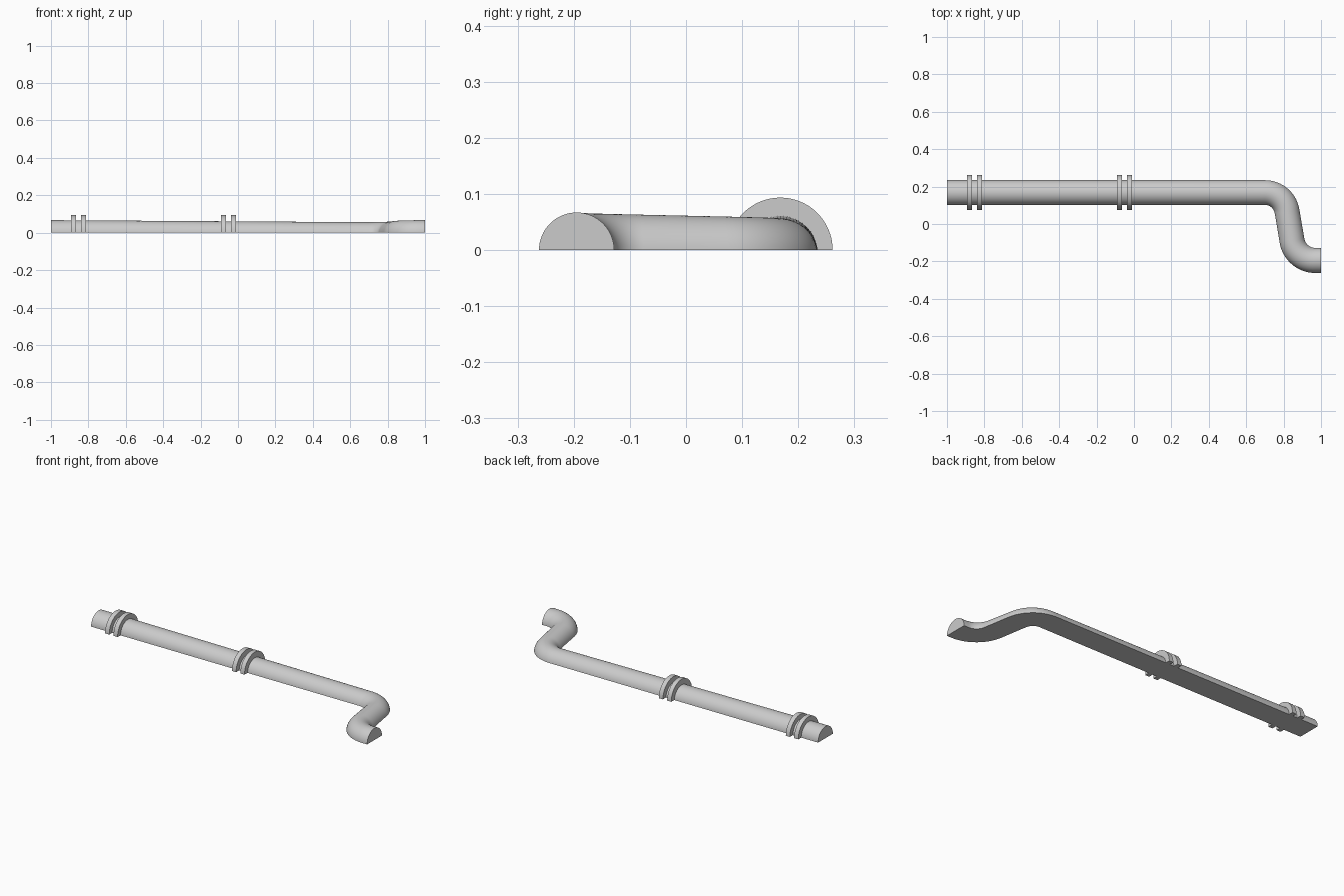
import bpy, bmesh
from math import sin, cos, asin, pi, radians, hypot

cube = bpy.data.objects.get("Cube")
if cube:
    bpy.data.objects.remove(cube, do_unlink=True)

grey = bpy.data.materials.new("light_grey")
grey.use_nodes = True
grey.diffuse_color = (0.6, 0.6, 0.6, 1)
grey.node_tree.nodes["Principled BSDF"].inputs["Base Color"].default_value = (0.6, 0.6, 0.6, 1)

PIPE_R, RING_R, AXIS_Y, SINK = 0.067, 0.0935, 0.168, 0.011
TURN = radians(82)


def make_object(name, bm):
    bmesh.ops.recalc_face_normals(bm, faces=bm.faces)
    mesh = bpy.data.meshes.new(name)
    bm.to_mesh(mesh)
    bm.free()
    mesh.materials.append(grey)
    obj = bpy.data.objects.new(name, mesh)
    bpy.context.collection.objects.link(obj)
    bpy.ops.object.select_all(action='DESELECT')
    obj.select_set(True)
    bpy.context.view_layer.objects.active = obj
    bpy.ops.object.shade_smooth_by_angle(angle=radians(35))
    return obj


def loft(name, sections):
    """Skin a row of closed sections and cap both ends."""
    bm = bmesh.new()
    rows = [[bm.verts.new(p) for p in sec] for sec in sections]
    n = len(rows[0])
    for a, b in zip(rows, rows[1:]):
        for i in range(n):
            j = (i + 1) % n
            bm.faces.new((a[i], a[j], b[j], b[i]))
    bm.faces.new(rows[0])
    bm.faces.new(rows[-1])
    return make_object(name, bm)


def half_circle(r, drop=0.0, steps=32):
    """Arc above the ground of a circle sunk by drop: (sideways, up)."""
    a0 = asin(drop / r)
    angles = [a0 + (pi - 2 * a0) * i / steps for i in range(steps + 1)]
    return [(r * cos(a), max(0.0, r * sin(a) - drop)) for a in angles]


# Pipe centre line as (x, y, heading): straight run, two opposite bends, stub
path = [(-1 + 1.7 * i / 12, AXIS_Y, 0) for i in range(12)]
BEND = 16
for cx, cy, r, first, last in ((0.70, AXIS_Y - 0.12, 0.12, 0, -TURN),
                               (0.97, -0.068, -0.127, -TURN, 0)):
    for i in range(BEND + 1):
        h = first + (last - first) * i / BEND
        path.append((cx - r * sin(h), cy + r * cos(h), h))
path.append((1, -0.195, 0))

# The pipe sinks gently along the run, then rises again through the bends
low = 12
dist = [0]
for p, q in zip(path, path[1:]):
    dist.append(dist[-1] + hypot(q[0] - p[0], q[1] - p[1]))
sections = []
for (x, y, h), s in zip(path, dist):
    if s <= dist[low]:
        drop = SINK * s / dist[low]
    else:
        drop = SINK * max(0, 1 - (s - dist[low]) / (dist[-3] - dist[low]))
    sections.append([(x - sin(h) * u, y + cos(h) * u, z)
                     for u, z in half_circle(PIPE_R, drop)])
loft("pipe", sections)

# Two pairs of collar rings around the straight run
for place, start in (("end", -0.893), ("middle", -0.09)):
    for side, offset in (("outer", 0), ("inner", 0.053)):
        x0 = start + offset
        outline = half_circle(RING_R, 0, 40) + half_circle(0.058, 0, 40)[::-1]
        loft(f"{place}_{side}_ring",
             [[(x, AXIS_Y + u, z) for u, z in outline] for x in (x0, x0 + 0.026)])
